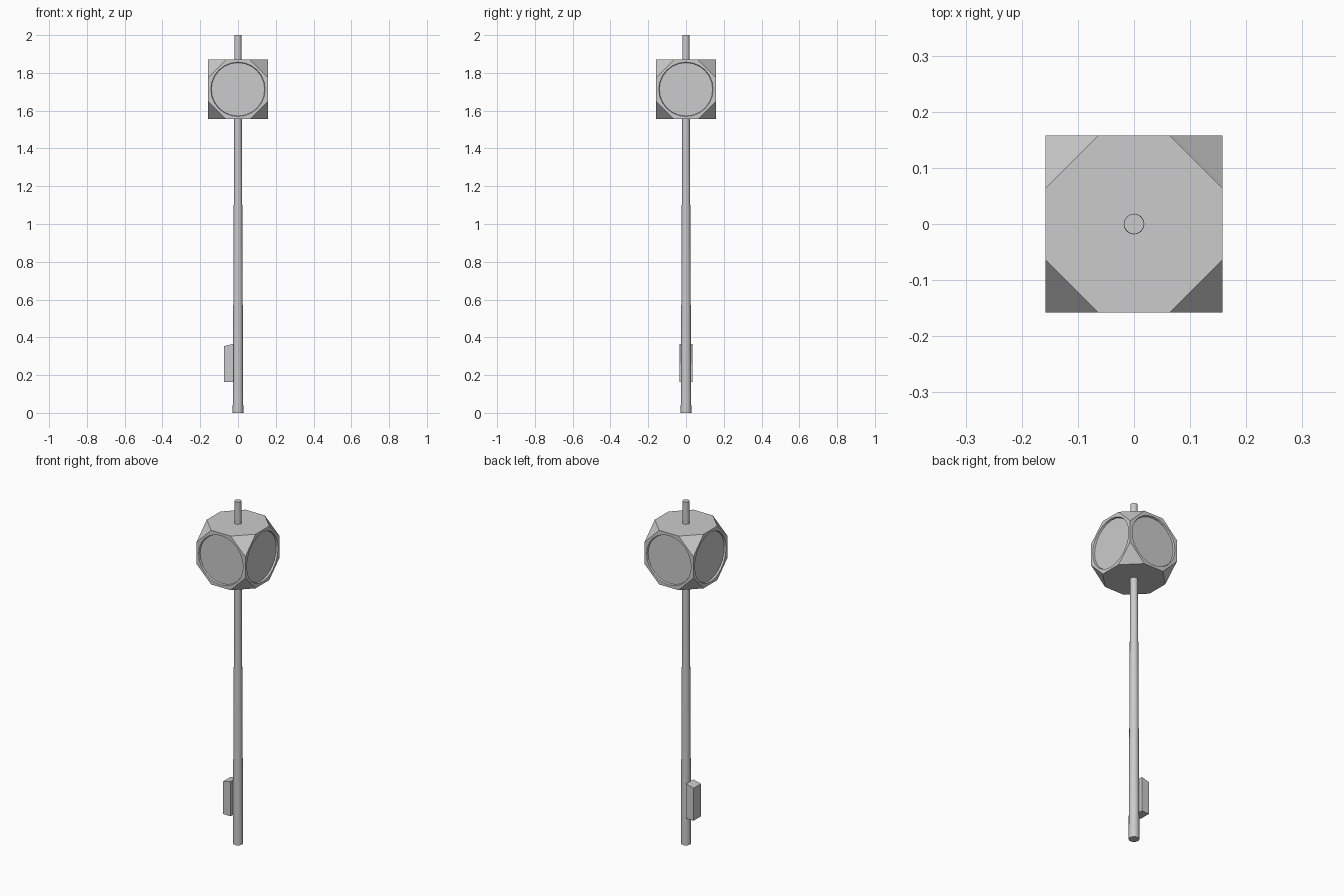
import bpy, bmesh, math
from itertools import product
from mathutils import Matrix

if "Cube" in bpy.data.objects:
    bpy.data.objects.remove(bpy.data.objects["Cube"])

HEAD_Z, HALF, CUT = 1.713, 0.158, 0.063
DEPTH = 0.01


def make_object(name, bm):
    bmesh.ops.recalc_face_normals(bm, faces=bm.faces[:])
    mesh = bpy.data.meshes.new(name)
    bm.to_mesh(mesh)
    bm.free()
    obj = bpy.data.objects.new(name, mesh)
    bpy.context.collection.objects.link(obj)
    return obj


def activate(obj):
    bpy.ops.object.select_all(action='DESELECT')
    obj.select_set(True)
    bpy.context.view_layer.objects.active = obj


# Tapered pole running through the clock head
bm = bmesh.new()
bmesh.ops.create_cone(bm, cap_ends=True, segments=16, radius1=0.028, radius2=0.018,
                      depth=2.0, matrix=Matrix.Translation((0, 0, 1)))
pole = make_object("pole", bm)
activate(pole)
bpy.ops.object.shade_smooth_by_angle(angle=math.radians(40))

# Clock head: cube with its eight corners cut off
bm = bmesh.new()
for sx, sy, sz in product((-1, 1), repeat=3):
    for short in range(3):
        co = [HALF * sx, HALF * sy, HALF * sz]
        co[short] *= CUT / HALF
        bm.verts.new(co)
bmesh.ops.convex_hull(bm, input=bm.verts[:])
bmesh.ops.dissolve_limit(bm, angle_limit=math.radians(2), verts=bm.verts[:], edges=bm.edges[:])
head = make_object("clock_head", bm)
head.location.z = HEAD_Z

# Four shallow round cutters sink the dials into the sides
bm = bmesh.new()
for i in range(4):
    place = (Matrix.Rotation(i * math.pi / 2, 4, 'Z')
             @ Matrix.Translation((0, -HALF, 0))
             @ Matrix.Rotation(math.pi / 2, 4, 'X'))
    bmesh.ops.create_cone(bm, cap_ends=True, segments=24, radius1=0.141, radius2=0.147,
                          depth=2 * DEPTH, matrix=place)
cutter = make_object("dial_cutter", bm)
cutter.location.z = HEAD_Z
cutter.hide_render = True

activate(head)
mod = head.modifiers.new("dial_recesses", 'BOOLEAN')
mod.operation = 'DIFFERENCE'
mod.solver = 'EXACT'
mod.object = cutter
bpy.ops.object.modifier_apply(modifier=mod.name)
bpy.data.objects.remove(cutter)

# Control box on the pole, with a top sloping away from it
bm = bmesh.new()
profile = [(-0.024, 0.164), (-0.073, 0.164), (-0.073, 0.354), (-0.024, 0.366)]
side = bm.faces.new([bm.verts.new((x, -0.034, z)) for x, z in profile])
ext = bmesh.ops.extrude_face_region(bm, geom=[side])
bmesh.ops.translate(bm, vec=(0, 0.068, 0),
                    verts=[g for g in ext["geom"] if isinstance(g, bmesh.types.BMVert)])
make_object("control_box", bm)
